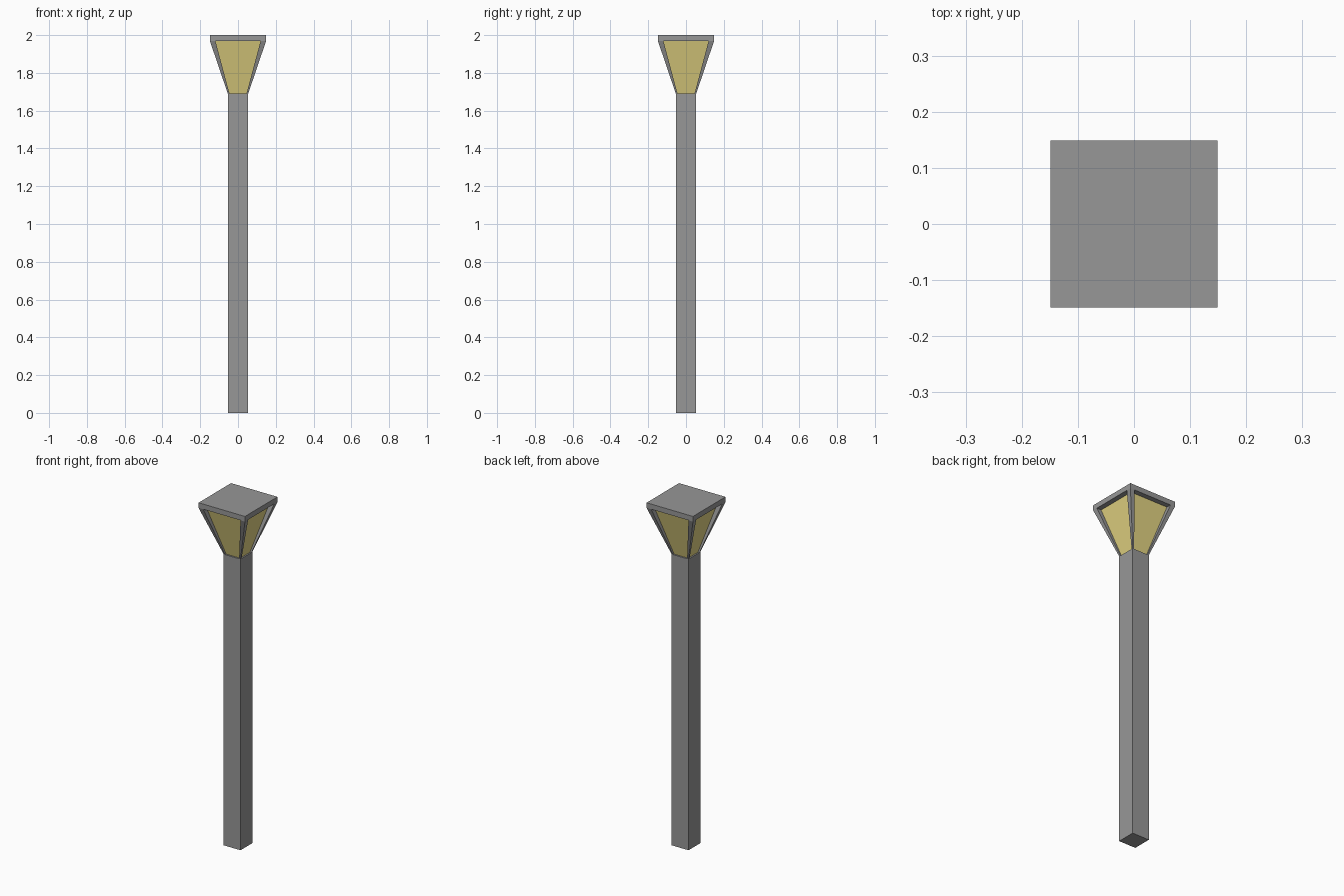
import bpy, bmesh

if "Cube" in bpy.data.objects:
    bpy.data.objects.remove(bpy.data.objects["Cube"])

POST, CAP = 0.054, 0.149       # half widths of post and cap
Z_NECK, Z_CAP, Z_TOP = 1.69, 1.97, 2.0
GLASS_LOW, GLASS_HIGH = 0.045, 0.12


def make_material(name, rgb):
    mat = bpy.data.materials.new(name)
    mat.diffuse_color = (*rgb, 1)
    mat.use_nodes = True
    mat.node_tree.nodes["Principled BSDF"].inputs["Base Color"].default_value = mat.diffuse_color
    return mat


def add_object(name, bm, material):
    bmesh.ops.recalc_face_normals(bm, faces=bm.faces)
    mesh = bpy.data.meshes.new(name)
    bm.to_mesh(mesh)
    bm.free()
    mesh.materials.append(material)
    obj = bpy.data.objects.new(name, mesh)
    bpy.context.collection.objects.link(obj)
    return obj


def taper(bm, low, high, z0, z1):
    """Tapered block; low and high are (x0, x1, y0, y1) rectangles."""
    rings = []
    for (x0, x1, y0, y1), z in ((low, z0), (high, z1)):
        corners = ((x0, y0), (x1, y0), (x1, y1), (x0, y1))
        rings.append([bm.verts.new((x, y, z)) for x, y in corners])
    bottom, top = rings
    bm.faces.new(bottom[::-1])
    bm.faces.new(top)
    for i in range(4):
        j = (i + 1) % 4
        bm.faces.new((bottom[i], bottom[j], top[j], top[i]))


def square(h):
    return (-h, h, -h, h)


def block(name, low, high, z0, z1, material):
    bm = bmesh.new()
    taper(bm, square(low), square(high), z0, z1)
    return add_object(name, bm, material)


metal = make_material("dark_metal", (0.31, 0.31, 0.31))
glow = make_material("warm_glass", (0.78, 0.67, 0.23))

# Square post and flat cap
block("post", POST, POST, 0, Z_NECK, metal)
block("lamp_cap", CAP, CAP, Z_CAP, Z_TOP, metal)

# Flared glass, set in behind the corner struts
block("lamp_glass", GLASS_LOW, GLASS_HIGH, Z_NECK, Z_CAP, glow)

# Four flared corner struts, one built and mirrored
bm = bmesh.new()
taper(bm, (GLASS_LOW, POST) * 2, (GLASS_HIGH, CAP) * 2, Z_NECK, Z_CAP)
struts = add_object("corner_struts", bm, metal)
mirror = struts.modifiers.new("Mirror", 'MIRROR')
mirror.use_axis = (True, True, False)
mirror.use_mirror_merge = False
